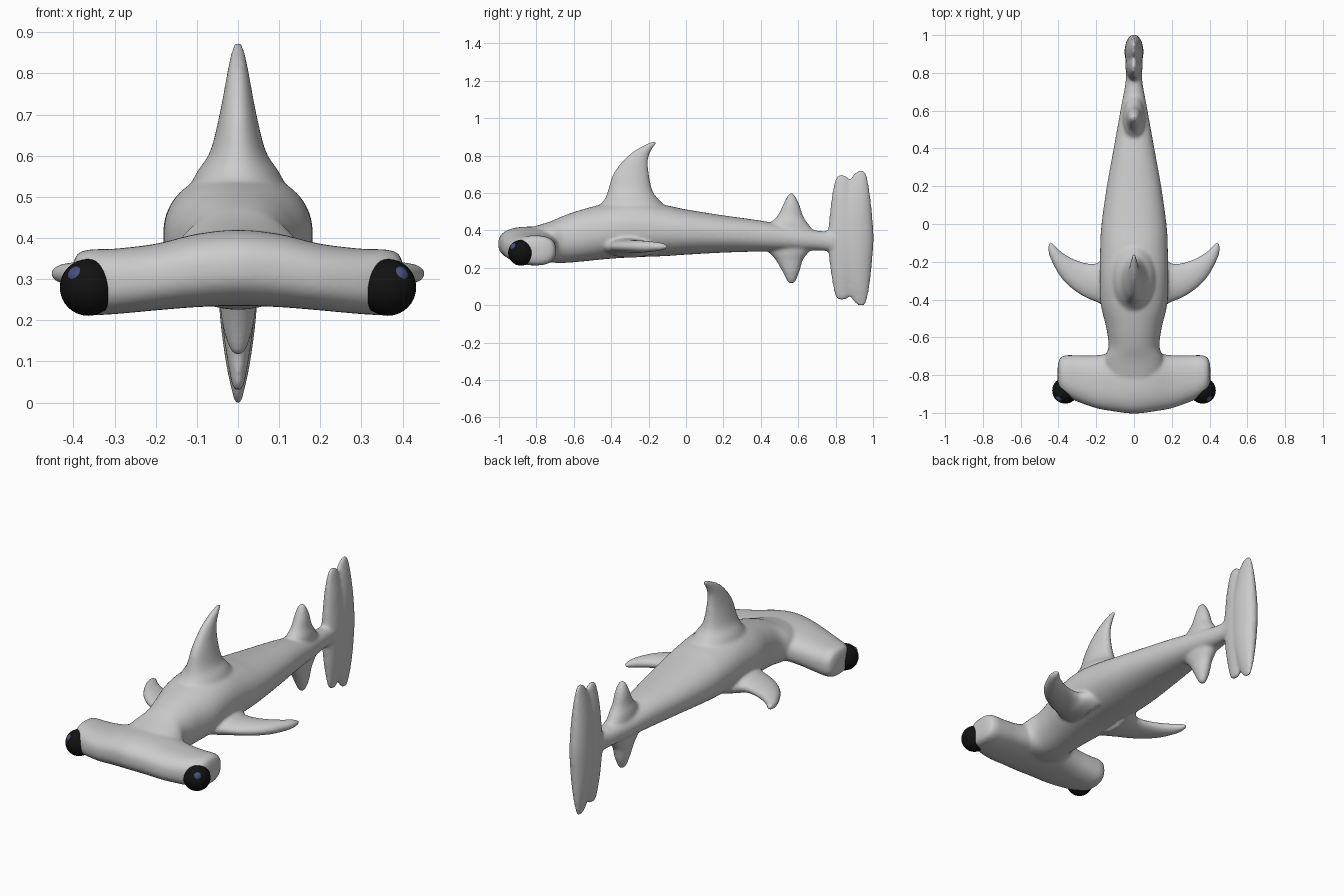
import bpy, bmesh, math
from mathutils import Vector

if "Cube" in bpy.data.objects:
    bpy.data.objects.remove(bpy.data.objects["Cube"])

def spline(rows, steps=6):
    # Catmull-Rom interpolation through section rows
    out = []
    for i in range(len(rows) - 1):
        p = [rows[max(0, min(len(rows) - 1, i + k))] for k in (-1, 0, 1, 2)]
        for s in range(steps):
            t = s / steps
            out.append([0.5 * (2*b + (c - a)*t + (2*a - 5*b + 4*c - d)*t*t + (3*b - a - 3*c + d)*t**3)
                        for a, b, c, d in zip(*p)])
    return out + [list(rows[-1])]

def loft(bm, rows, place, power=2.0, n=40):
    # rows: (station, a min, a max, b min, b max); place maps (station, a, b) to xyz
    rings = []
    for t, a0, a1, b0, b1 in spline(rows):
        ring = []
        for k in range(n):
            ang = 2 * math.pi * k / n
            c, s = math.cos(ang), math.sin(ang)
            a = (a0 + a1)/2 + (a1 - a0)/2 * math.copysign(abs(c)**(2/power), c)
            b = (b0 + b1)/2 + (b1 - b0)/2 * math.copysign(abs(s)**(2/power), s)
            ring.append(bm.verts.new(place(t, a, b)))
        rings.append(ring)
    for r, q in zip(rings, rings[1:]):
        for k in range(n):
            bm.faces.new((r[k], r[(k+1) % n], q[(k+1) % n], q[k]))
    bm.faces.new(rings[0])
    bm.faces.new(rings[-1])

def along_y(t, a, b): return (a, t, b)
def along_x(t, a, b): return (t, a, b)
def along_z(t, a, b): return (b, a, t)

bm = bmesh.new()

# Body: y, half width, bottom, top
body = [(-.9, .10, .26, .40), (-.8, .155, .24, .425), (-.72, .16, .228, .45), (-.65, .135, .226, .48),
        (-.55, .147, .234, .513), (-.42, .177, .247, .545), (-.28, .182, .256, .56), (-.12, .179, .262, .537),
        (0, .172, .27, .512), (.2, .144, .281, .48), (.4, .108, .287, .452), (.6, .072, .29, .415),
        (.75, .045, .29, .395), (.82, .042, .27, .42), (.9, .03, .28, .41)]
loft(bm, [(y, -w, w, z0, z1) for y, w, z0, z1 in body], along_y, 2.2)

# Hammer head: x, back and front edge, bottom, top
half = [(.1, -.993, -.68, .232, .41), (.2, -.975, -.695, .224, .386), (.3, -.94, -.695, .215, .374),
        (.36, -.91, -.695, .213, .372), (.392, -.88, -.71, .225, .36), (.404, -.84, -.75, .26, .32)]
head = [(-r[0],) + r[1:] for r in reversed(half)] + [(0, -1.004, -.66, .235, .42)] + half
loft(bm, head, along_x, 2.5)

# Upright fins: z, front edge, back edge, half thickness
def fin(rows):
    loft(bm, [(z, y0, y1, -w, w) for z, y0, y1, w in rows], along_z)

fin([(.5, -.5, -.08, .13), (.56, -.44, -.14, .1), (.61, -.418, -.178, .068), (.7, -.39, -.198, .045),
     (.78, -.33, -.202, .03), (.83, -.27, -.183, .021), (.865, -.205, -.158, .013), (.875, -.185, -.162, .006)])
fin([(.39, .4, .69, .06), (.44, .45, .65, .055), (.48, .49, .625, .043), (.54, .52, .606, .034),
     (.585, .542, .583, .02), (.6, .555, .57, .006)])
fin([(.32, .4, .69, .055), (.275, .45, .65, .052), (.24, .48, .625, .045), (.18, .515, .607, .036),
     (.13, .54, .587, .02), (.114, .555, .572, .006)])

# Tail: a front and a rear ridge, each running top to bottom
fin([(.028, .818, .845, .006), (.05, .797, .875, .016), (.15, .778, .9, .033), (.25, .765, .93, .043),
     (.35, .755, .93, .046), (.45, .765, .93, .043), (.57, .778, .9, .033), (.67, .797, .875, .016),
     (.697, .818, .845, .006)])
fin([(-.006, .93, .95, .005), (.02, .895, .965, .013), (.1, .86, .981, .03), (.22, .83, .994, .045),
     (.36, .82, 1.003, .05), (.5, .83, .994, .045), (.62, .86, .98, .03), (.7, .895, .965, .013),
     (.722, .93, .95, .005)])

# Pectoral fins: x, front edge, back edge, half thickness
pectoral = [(.1, -.46, -.13, .06), (.165, -.432, -.18, .05), (.2, -.413, -.208, .043), (.26, -.388, -.205, .037),
            (.33, -.342, -.18, .034), (.39, -.28, -.142, .03), (.435, -.2, -.098, .022), (.455, -.15, -.1, .007)]
for s in (-1, 1):
    loft(bm, [(s*x, y0, y1, .313 - w, .313 + w) for x, y0, y1, w in pectoral], along_x)

# Fuse all parts into one soft skin
bmesh.ops.recalc_face_normals(bm, faces=bm.faces)
mesh = bpy.data.meshes.new("shark_body")
bm.to_mesh(mesh)
bm.free()
shark = bpy.data.objects.new("shark_body", mesh)
bpy.context.collection.objects.link(shark)
bpy.context.view_layer.objects.active = shark
shark.select_set(True)
remesh = shark.modifiers.new("fuse", 'REMESH')
remesh.mode = 'VOXEL'
remesh.voxel_size = .008
remesh.use_smooth_shade = True
soften = shark.modifiers.new("soften", 'SMOOTH')
soften.factor = .5
soften.iterations = 10

# Eyes with blue pupils
def material(name, color):
    m = bpy.data.materials.new(name)
    m.diffuse_color = color
    m.use_nodes = True
    m.node_tree.nodes["Principled BSDF"].inputs["Base Color"].default_value = m.diffuse_color
    return m

black = material("eye_black", (.006, .006, .006, 1))
blue = material("pupil_blue", (.06, .08, .22, 1))

def ball(name, center, radius, mat):
    bpy.ops.mesh.primitive_uv_sphere_add(segments=32, ring_count=16, radius=radius, location=center)
    ob = bpy.context.object
    ob.name = name
    ob.data.materials.append(mat)
    bpy.ops.object.shade_smooth()

for s, side in ((-1, "left"), (1, "right")):
    center = Vector((s * .364, -.882, .28))
    look = Vector((s * .52, -.66, .54)).normalized()
    ball("eye_" + side, center, .069, black)
    ball("pupil_" + side, center + look * .046, .027, blue)
